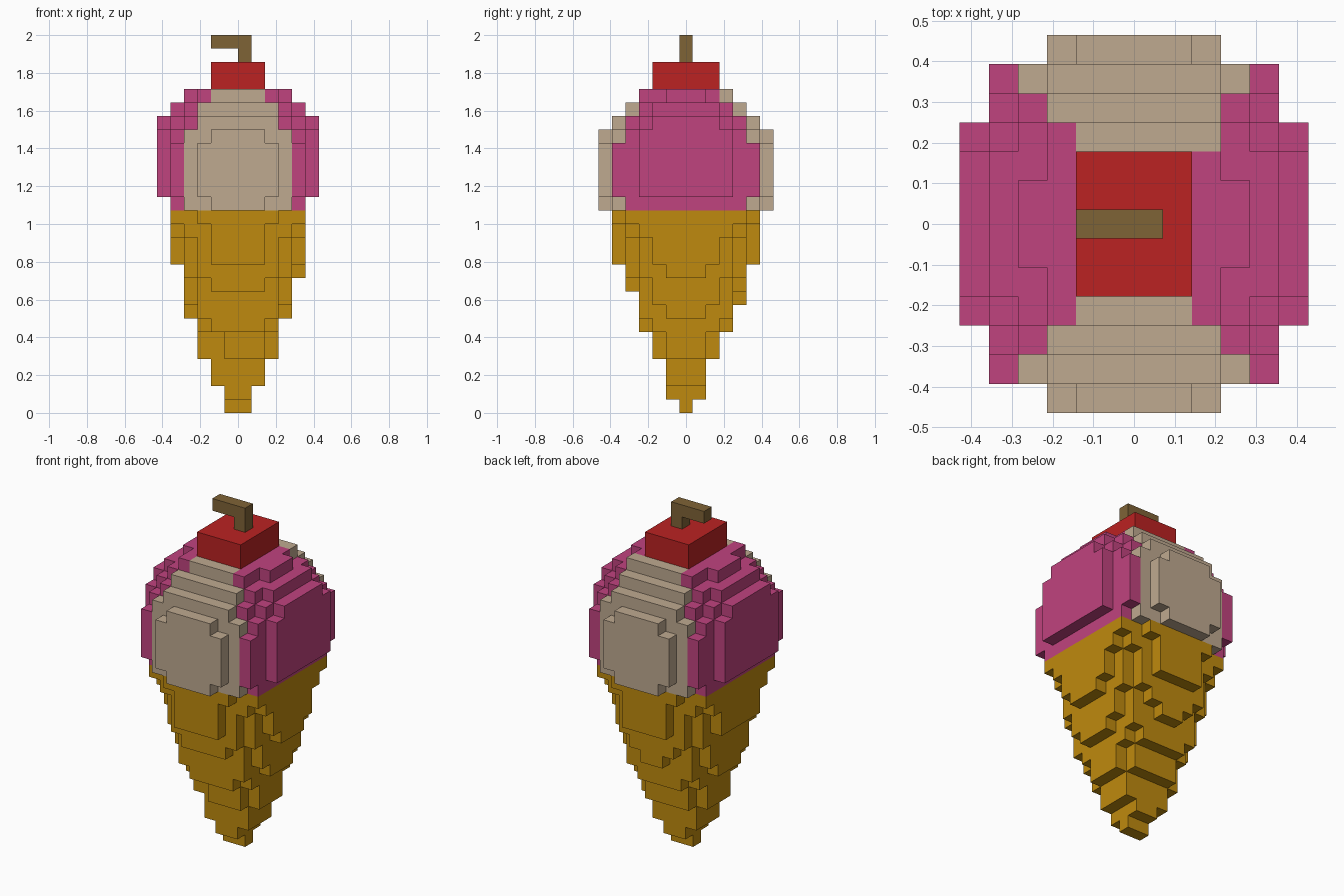
import bpy, bmesh, math
from mathutils import Vector

cube = bpy.data.objects.get("Cube")
if cube:
    bpy.data.objects.remove(cube, do_unlink=True)

U = 1 / 14  # edge length of one block


def material(name, rgb):
    m = bpy.data.materials.new(name)
    m.use_nodes = True
    m.diffuse_color = (*rgb, 1)
    bsdf = next(n for n in m.node_tree.nodes if n.type == 'BSDF_PRINCIPLED')
    bsdf.inputs["Base Color"].default_value = (*rgb, 1)
    bsdf.inputs["Roughness"].default_value = 0.9
    return m


def disc(layer, r2, max_x=6, max_y=6):
    """Blocks of one round layer; x centres sit on halves, y centres on wholes."""
    return {(i, j, layer) for i in range(-max_x, max_x) for j in range(-max_y, max_y + 1)
            if (i + 0.5) ** 2 + j ** 2 <= r2}


def block(xs, ys, zs):
    return {(i, j, k) for i in range(*xs) for j in range(*ys) for k in range(*zs)}


def build(name, cells, mat, solid=None):
    """Make the outer skin of a set of blocks, skipping faces hidden by solid."""
    solid = solid or cells
    bm = bmesh.new()
    for c in cells:
        centre = Vector((c[0] + 0.5, c[1], c[2] + 0.5))
        for axis in range(3):
            for sign in (-1, 1):
                near = list(c)
                near[axis] += sign
                if tuple(near) in solid:
                    continue
                n, a, b = Vector(), Vector(), Vector()
                n[axis] = sign / 2
                a[(axis + 1) % 3] = 0.5
                b[(axis + 2) % 3] = 0.5 * sign
                corners = (n - a - b, n + a - b, n + a + b, n - a + b)
                bm.faces.new([bm.verts.new((centre + p) * U) for p in corners])
    bmesh.ops.remove_doubles(bm, verts=bm.verts, dist=U * 0.01)
    # Merge the block faces into larger flat ones
    bmesh.ops.dissolve_limit(bm, angle_limit=math.radians(1),
                             verts=bm.verts, edges=bm.edges)
    mesh = bpy.data.meshes.new(name)
    bm.to_mesh(mesh)
    bm.free()
    mesh.materials.append(mat)
    obj = bpy.data.objects.new(name, mesh)
    bpy.context.collection.objects.link(obj)
    return obj


wafer = material("wafer_gold", (0.521, 0.255, 0.0044))
pink = material("strawberry_pink", (0.527, 0.056, 0.212))
tan = material("vanilla_tan", (0.52, 0.40, 0.28))
red = material("cherry_red", (0.497, 0.016, 0.016))
brown = material("stem_brown", (0.212, 0.125, 0.037))

# Cone: squared radius of each layer from the tip up
cone_r2 = [0.5, 1.5, 3.5, 3.5, 7.4, 7.4, 11.5, 15.5,
           16.3, 18.5, 22.5, 28, 28, 30, 36.4]
cone = set()
for k, r2 in enumerate(cone_r2):
    cone |= disc(k, r2, 5, 5)
# Small chips in the wafer
cone -= block((-5, -4), (-6, 7), (10, 11))
cone -= block((-6, 6), (-4, -3), (8, 9))
cone -= block((-2, -1), (-2, -1), (4, 6))
build("cone", cone, wafer)

# Scoop: a blocky ball split diagonally into two flavours
scoop = disc(15, 40, 5, 6)
for k, r2 in enumerate([45.5, 45.5, 45.5, 45.5, 40, 35, 24.5, 15.5], start=16):
    scoop |= disc(k, r2)
vanilla = {c for c in scoop if abs(c[0] + 0.5) < abs(c[1]) - 1}
vanilla.add((2, 3, 23))
build("scoop_vanilla", vanilla, tan, scoop)
build("scoop_strawberry", scoop - vanilla, pink, scoop)

# Cherry and its bent stem
build("cherry", block((-2, 2), (-2, 3), (24, 26)), red)
stem = block((0, 1), (0, 1), (26, 28)) | block((-2, 1), (0, 1), (27, 28))
build("cherry_stem", stem, brown)
